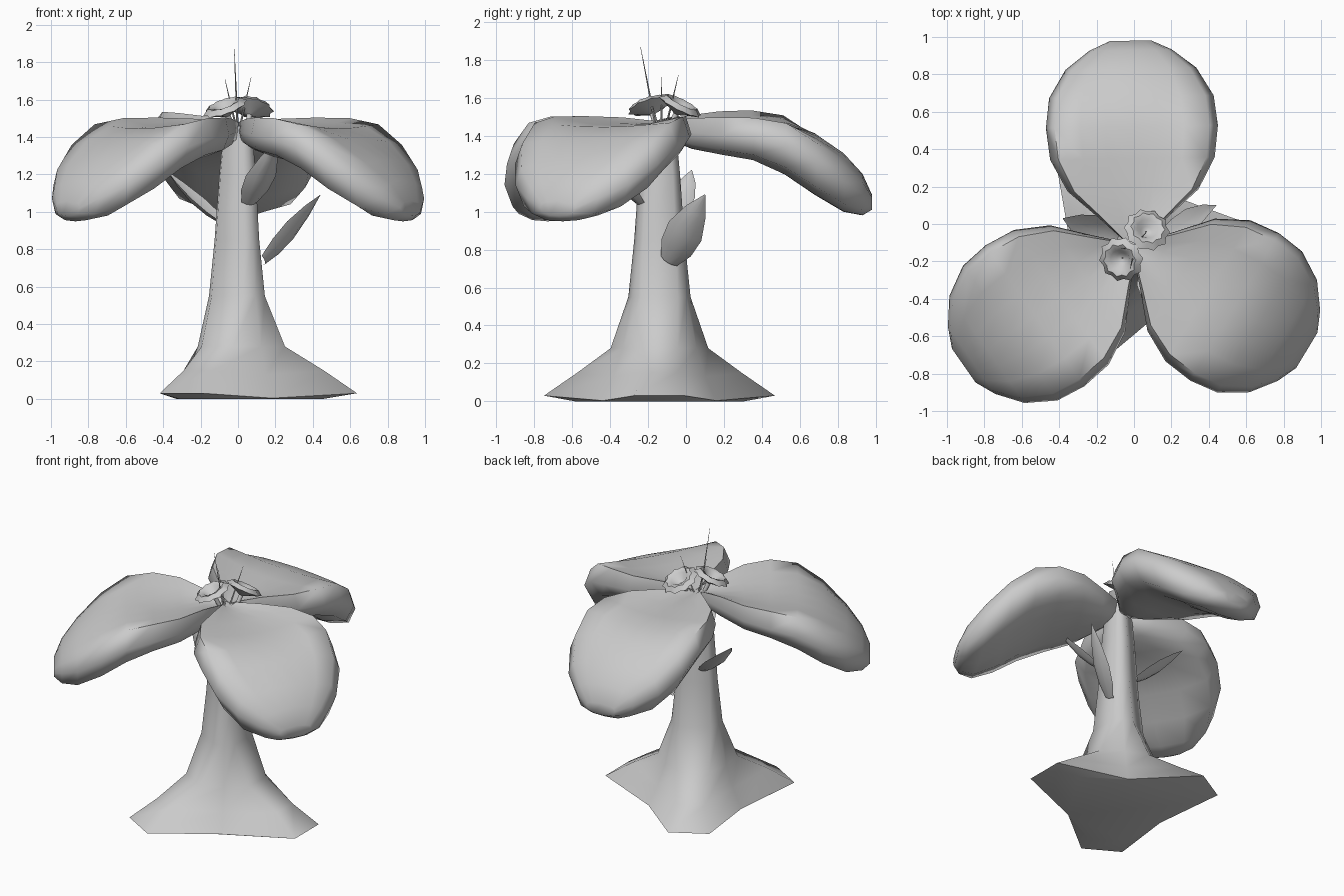
import bpy, bmesh
from math import sin, cos, pi, radians
from mathutils import Vector

if "Cube" in bpy.data.objects:
    bpy.data.objects.remove(bpy.data.objects["Cube"])


def make(name, verts, faces, angle=40):
    me = bpy.data.meshes.new(name)
    me.from_pydata([tuple(v) for v in verts], [], faces)
    bm = bmesh.new()
    bm.from_mesh(me)
    bmesh.ops.recalc_face_normals(bm, faces=bm.faces)
    bm.to_mesh(me)
    bm.free()
    ob = bpy.data.objects.new(name, me)
    bpy.context.collection.objects.link(ob)
    bpy.context.view_layer.objects.active = ob
    for o in bpy.context.selected_objects:
        o.select_set(False)
    ob.select_set(True)
    bpy.ops.object.shade_smooth_by_angle(angle=radians(angle))
    return ob


def grid_faces(rows, cols, closed=False):
    n = cols if closed else cols - 1
    return [(i * cols + j, i * cols + (j + 1) % cols,
             (i + 1) * cols + (j + 1) % cols, (i + 1) * cols + j)
            for i in range(rows - 1) for j in range(n)]


# Trunk flaring into three roots: (root z, valley z, root radius, valley radius, spread)
rings = [(0.0, 0.0, 0.46, 0.34, 15), (0.03, 0.004, 0.64, 0.345, 12), (0.15, 0.13, 0.46, 0.28, 11),
         (0.28, 0.28, 0.26, 0.225, 22), (0.55, 0.55, 0.165, 0.165, 36), (0.85, 0.85, 0.135, 0.135, 40),
         (1.2, 1.2, 0.11, 0.11, 40), (1.46, 1.46, 0.085, 0.085, 40)]
verts = []
for zr, zv, rr, rv, spread in rings:
    for root in (0, 120, 240):
        for off, z, r in ((-spread, zr, rr), (spread, zr, rr), (60, zv, rv)):
            a = radians(root + off)
            verts.append((0.01 + r * cos(a), -0.14 + r * sin(a), z))
last = len(verts) - 9
make("trunk", verts, grid_faces(len(rings), 9, True)
     + [tuple(range(9)), tuple(range(last, last + 9))], 80)

# Big thick drooping petals: (distance, half width, underside z, upper rim z)
stations = [(0.03, 0.05, 1.38, 1.48), (0.15, 0.18, 1.33, 1.50), (0.30, 0.35, 1.30, 1.51),
            (0.47, 0.44, 1.27, 1.51), (0.64, 0.46, 1.19, 1.50), (0.80, 0.44, 1.08, 1.42),
            (0.95, 0.35, 0.99, 1.30), (1.05, 0.22, 0.97, 1.19), (1.10, 0.11, 1.00, 1.08)]
# Cross-section loop: (across, height) with a slightly dished top
section = [(-0.9, 1), (-0.6, 0.9), (-0.3, 0.82), (0, 0.8), (0.3, 0.82), (0.6, 0.9), (0.9, 1),
           (1, 0.55), (0.85, 0.18), (0.45, 0.03), (0, 0), (-0.45, 0.03), (-0.85, 0.18), (-1, 0.55)]


def petal(name, angle, scale, roll, lift):
    a = radians(angle)
    out, side = Vector((cos(a), sin(a), 0)), Vector((-sin(a), cos(a), 0))
    pts = []
    for r, w, zb, zr in stations:
        dome = min(1, max(0, (r - 0.5) / 0.4))
        for t, h in section:
            if h > 0.6:  # the dish turns into a dome towards the tip
                h += dome * (1 - 0.22 * t * t - h)
            p = Vector((0, -0.12, 0)) + out * r * scale + side * w * t
            p.z = zb + (zr - zb) * h + roll * t * w + lift * r
            pts.append(p)
    n, end = len(section), len(pts)
    make(name, pts, grid_faces(len(stations), n, True)
         + [tuple(range(n)), tuple(range(end - n, end))], 75)


petal("petal_back", 91, 1.0, 0.05, 0.01)
petal("petal_right", -31, 0.98, 0.0, -0.02)
petal("petal_left", 215, 1.01, 0.0, -0.02)


# Small pointed leaves growing from the trunk
def leaf(name, base, tip, width, side):
    base, tip = Vector(base), Vector(tip)
    axis = (tip - base).normalized()
    side = Vector(side)
    side = (side - axis * side.dot(axis)).normalized()
    nor = side.cross(axis)
    if nor.z > 0:
        nor = -nor
    pts = []
    for f, w in ((0, 0.5), (0.2, 0.9), (0.45, 1), (0.75, 0.6), (1, 0.02)):
        for t in (-1, -0.5, 0, 0.5, 1):
            pts.append(base.lerp(tip, f) + side * width * w * t / 2
                       + nor * 0.04 * w * (1 - t * t))
    make(name, pts, grid_faces(5, 5), 60)


leaf("leaf_right", (0.13, -0.09, 0.74), (0.44, 0.10, 1.09), 0.2, (0.4, 1, -0.1))
leaf("leaf_left", (-0.08, -0.09, 0.95), (-0.38, 0.03, 1.22), 0.18, (0.3, 1, 0.1))
leaf("leaf_front", (0.06, -0.24, 1.05), (0.20, -0.50, 1.37), 0.18, (1, 0.5, 0))


# Two scalloped flowers with a hollow centre, on short stalks
def flower(name, centre, normal):
    q = Vector(normal).to_track_quat('Z', 'Y')
    pts = []
    prof = [(0.012, -0.12), (0.015, -0.05), (0.07, -0.025), (0.115, -0.005),
            (0.085, 0.02), (0.055, 0.01), (0.03, -0.025), (0.003, -0.03)]
    for k, (r, z) in enumerate(prof):
        for j in range(20):
            a = 2 * pi * j / 20
            s = r * (1 + (0.09 if j % 2 else -0.05)) if k in (3, 4) else r
            pts.append(Vector(centre) + q @ Vector((s * cos(a), s * sin(a), z)))
    make(name, pts, grid_faces(len(prof), 20, True), 60)


flower("flower_back", (0.07, -0.03, 1.56), (0.2, 0.5, 1))
flower("flower_front", (-0.07, -0.19, 1.56), (-0.35, -0.3, 1))

# Thin stamens
for i, tip in enumerate([(-0.02, -0.24, 1.87), (-0.07, -0.13, 1.71), (0.07, -0.04, 1.72)]):
    tip = Vector(tip)
    base = Vector((0.1 * tip.x, -0.13 + 0.25 * (tip.y + 0.13), 1.44))
    pts = [c + Vector((r * cos(a), r * sin(a), 0)) for c, r in ((base, 0.007), (tip, 0.001))
           for a in (0, pi / 2, pi, 3 * pi / 2)]
    make(f"stamen_{i + 1}", pts, grid_faces(2, 4, True), 60)
